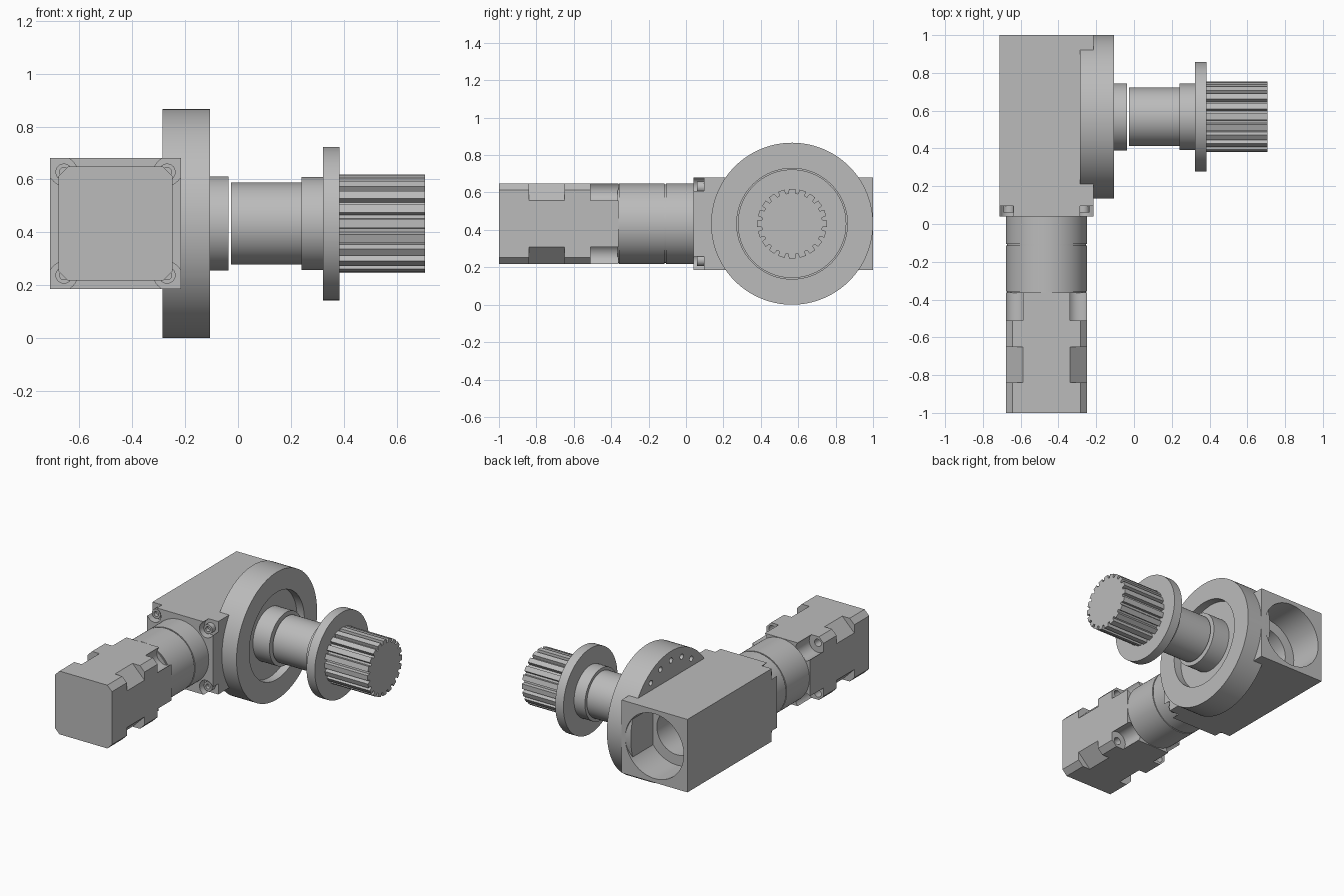
import bpy, bmesh, math
from mathutils import Vector

old = bpy.data.objects.get("Cube")
if old:
    bpy.data.objects.remove(old, do_unlink=True)

CX, CY, CZ = -0.463, 0.567, 0.433   # drive axis x, output axis y, shared height
CORNERS = [(sx, sz) for sx in (-1, 1) for sz in (-1, 1)]

metal = bpy.data.materials.new("plain grey metal")
metal.use_nodes = True
GREY = (0.5, 0.5, 0.5, 1)
metal.diffuse_color = GREY
metal.node_tree.nodes["Principled BSDF"].inputs["Base Color"].default_value = GREY


def circle(r, n=64, u=0, v=0):
    return [(u + r * math.cos(i * math.tau / n), v + r * math.sin(i * math.tau / n)) for i in range(n)]


def chamfered_square(h, c):
    return [(h, h - c), (h - c, h), (c - h, h), (-h, h - c),
            (-h, c - h), (c - h, -h), (h - c, -h), (h, c - h)]


def square(h):
    return [(h, h), (-h, h), (-h, -h), (h, -h)]


def place(axis, t, u, v):
    return Vector((t, CY + u, CZ + v)) if axis == "x" else Vector((CX + u, t, CZ + v))


def loft(name, axis, sections):
    """Closed body through matching cross-sections [(position, points), ...]."""
    bm = bmesh.new()
    rings = [[bm.verts.new(place(axis, t, u, v)) for u, v in pts] for t, pts in sections]
    for a, b in zip(rings, rings[1:]):
        for i in range(len(a)):
            j = (i + 1) % len(a)
            bm.faces.new((a[i], a[j], b[j], b[i]))
    bm.faces.new(rings[0])
    bm.faces.new(rings[-1])
    bmesh.ops.recalc_face_normals(bm, faces=bm.faces)
    mesh = bpy.data.meshes.new(name)
    bm.to_mesh(mesh)
    bm.free()
    mesh.materials.append(metal)
    ob = bpy.data.objects.new(name, mesh)
    bpy.context.collection.objects.link(ob)
    return ob


def prism(name, axis, a, b, pts):
    return loft(name, axis, [(a, pts), (b, pts)])


def lathe(name, axis, profile, n=96):
    return loft(name, axis, [(t, circle(r, n)) for t, r in profile])


def cut(ob, cutter):
    cutter.hide_render = True
    mod = ob.modifiers.new("cut", "BOOLEAN")
    mod.operation, mod.solver, mod.object = "DIFFERENCE", "EXACT", cutter
    bpy.ops.object.select_all(action="DESELECT")
    bpy.context.view_layer.objects.active = ob
    ob.select_set(True)
    bpy.ops.object.modifier_apply(modifier=mod.name)
    bpy.data.objects.remove(cutter, do_unlink=True)


def diagonal_slot(sx, sz, near, far, half):
    """Rectangle running outward along a corner diagonal."""
    d = Vector((sx, sz)).normalized()
    p = Vector((-d.y, d.x)) * half
    return [tuple(q) for q in (d * near + p, d * far + p, d * far - p, d * near - p)]


# Motor with deeper corner cuts in the middle
motor = prism("motor", "y", -1, -0.51, chamfered_square(0.215, 0.035))
for sx, sz in CORNERS:
    cut(motor, prism("cutter", "y", -0.84, -0.65, diagonal_slot(sx, sz, 0.24, 0.4, 0.15)))
    cut(motor, prism("cutter", "y", -0.57, -0.4, circle(0.025, 24, sx * 0.172, sz * 0.172)))

# Motor flange scalloped around its screws
flange = prism("motor_flange", "y", -0.51, -0.362, square(0.215))
for sx, sz in CORNERS:
    cut(flange, prism("cutter", "y", -0.6, -0.3, circle(0.065, 40, sx * 0.172, sz * 0.172)))
    cut(flange, prism("cutter", "y", -0.6, -0.3, diagonal_slot(sx, sz, 0.245, 0.4, 0.064)))

# Round gearbox with fine grooves
gearbox = lathe("gearbox", "y", [(-0.365, 0.209), (-0.358, 0.209), (-0.358, 0.215), (-0.114, 0.215),
                                 (-0.114, 0.209), (-0.106, 0.209), (-0.106, 0.215), (0.05, 0.215)])

# Angle housing: stepped bore at the back, screw pockets at the front
housing = prism("angle_housing", "y", 0.04, 1, square(0.248))
cut(housing, lathe("cutter", "y", [(0.5, 0.15), (0.76, 0.15), (0.76, 0.22), (1.1, 0.22)]))
for sx, sz in CORNERS:
    cut(housing, prism("cutter", "y", 0, 0.095, circle(0.052, 40, sx * 0.197, sz * 0.197)))
    cut(housing, prism("cutter", "y", 0, 0.095, diagonal_slot(sx, sz, 0.28, 0.5, 0.051)))

# Hollow screw heads in the housing pockets
screws = []
for i, (sx, sz) in enumerate(CORNERS):
    u, v = sx * 0.195, sz * 0.195
    screws.append(loft("housing_screw_%d" % (i + 1), "y", [
        (0.1, circle(0.032, 24, u, v)), (0.06, circle(0.032, 24, u, v)),
        (0.06, circle(0.017, 24, u, v)), (0.085, circle(0.017, 24, u, v))]))

# Output disk: recessed face, blind holes on the exposed back segments
disk = lathe("output_disk", "x", [(-0.285, 0.433), (-0.105, 0.433), (-0.105, 0.296), (-0.16, 0.296)], 128)
for side in (-1, 1):
    for k in range(-2, 3):
        a = math.radians(18 * k)
        cut(disk, prism("cutter", "x", -0.3, -0.24,
                        circle(0.018, 20, 0.37 * math.sin(a), side * 0.37 * math.cos(a))))
hub = lathe("output_hub", "x", [(-0.17, 0.178), (-0.036, 0.178)])

# Stepped shaft carrying the pulley
shaft = lathe("output_shaft", "x", [(-0.027, 0.155), (0.24, 0.155), (0.24, 0.176), (0.322, 0.176),
                                    (0.322, 0.29), (0.384, 0.29), (0.384, 0.15), (0.4, 0.15)])

# Toothed pulley
TEETH = 20
outline = []
for i in range(TEETH):
    for f, r in ((-0.29, 0.187), (0.29, 0.187), (0.37, 0.163), (0.63, 0.163)):
        a = (i + f) * math.tau / TEETH
        outline.append((r * math.cos(a), r * math.sin(a)))
pulley = prism("toothed_pulley", "x", 0.38, 0.707, outline)

# Smooth round walls, keep edges crisp
for ob in [motor, flange, gearbox, housing, disk, hub, shaft, pulley] + screws:
    bpy.ops.object.select_all(action="DESELECT")
    bpy.context.view_layer.objects.active = ob
    ob.select_set(True)
    bpy.ops.object.shade_smooth_by_angle(angle=math.radians(25))
